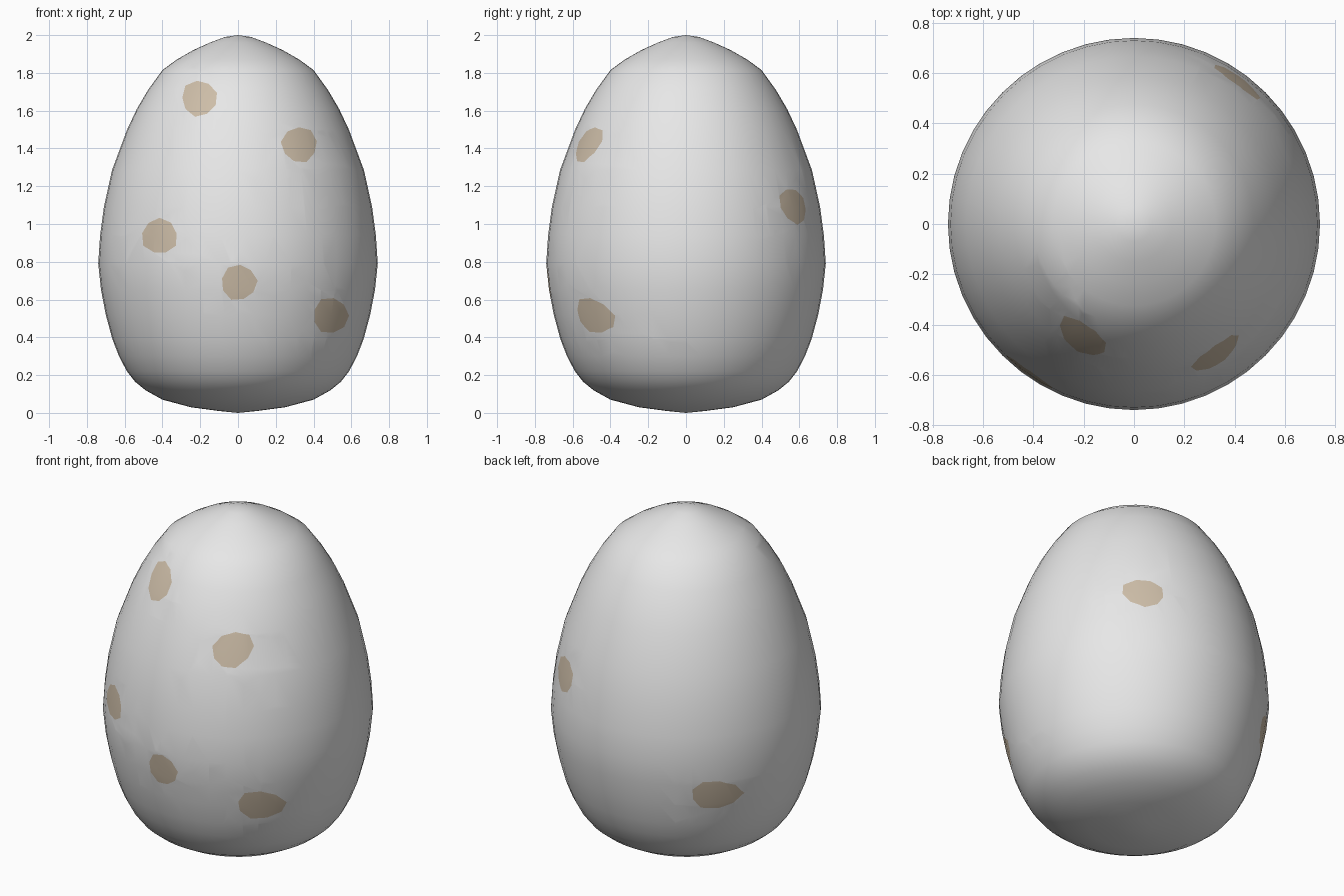
import bpy
import bmesh
from math import sin, cos, tau
from mathutils import Vector

cube = bpy.data.objects.get("Cube")
if cube:
    bpy.data.objects.remove(cube)


def material(name, colour):
    mat = bpy.data.materials.new(name)
    mat.use_nodes = True
    mat.diffuse_color = (*colour, 1)
    shader = next(n for n in mat.node_tree.nodes if n.type == "BSDF_PRINCIPLED")
    shader.inputs["Base Color"].default_value = (*colour, 1)
    return mat


# Egg shell: radius and height pairs, turned around the z axis
PROFILE = [(0, 0), (.10, .01), (.25, .03), (.40, .07), (.49, .12), (.545, .165),
           (.588, .22), (.63, .3), (.665, .39), (.70, .52), (.725, .65), (.74, .79),
           (.73, .94), (.71, 1.09), (.667, 1.285), (.587, 1.5), (.535, 1.61),
           (.476, 1.71), (.40, 1.815), (.325, 1.87), (.238, 1.92), (.15, 1.96),
           (.07, 1.99), (0, 2)]

bm = bmesh.new()
verts = [bm.verts.new((r, 0, z)) for r, z in PROFILE]
edges = [bm.edges.new(pair) for pair in zip(verts, verts[1:])]
bmesh.ops.spin(bm, geom=verts + edges, axis=(0, 0, 1), cent=(0, 0, 0),
               angle=tau, steps=48)
bmesh.ops.remove_doubles(bm, verts=bm.verts, dist=0.0005)
bmesh.ops.recalc_face_normals(bm, faces=bm.faces)

# Irregular rounded outline shared by all speckles
RADII = [.098, .092, .094, .1, .09, .092, .1, .091, .094]


def cut_speckle(x, z, side, turn):
    """Cut one speckle straight through the shell on the front (-1) or back (1)."""
    count = len(RADII)
    angles = [turn + tau * i / count for i in range(count)]
    ring = [Vector((x + r * cos(a), 0, z + r * sin(a))) for r, a in zip(RADII, angles)]
    faces = []
    for f in bm.faces:
        c = f.calc_center_median()
        if c.y * side > 0 and abs(c.x - x) < .2 and abs(c.z - z) < .25:
            faces.append(f)
    for a, b in zip(ring, ring[1:] + ring[:1]):
        step = b - a
        outward = Vector((step.z, 0, -step.x)).normalized()
        geom = set(faces)
        for f in faces:
            geom.update(f.edges)
            geom.update(f.verts)
        cut = bmesh.ops.bisect_plane(bm, geom=list(geom), dist=1e-5,
                                     plane_co=a, plane_no=outward)
        faces = [f for f in cut["geom"] if isinstance(f, bmesh.types.BMFace)
                 and (f.calc_center_median() - a).dot(outward) < 0]
    for f in faces:
        f.material_index = 1


# Speckles: x, z, side, turn
for spot in [(-.205, 1.665, -1, .3), (.325, 1.42, -1, .9), (-.415, .935, -1, 1.57),
             (.005, .69, -1, 2.2), (.49, .515, -1, 0),
             (.41, 1.095, 1, .6), (-.525, .58, 1, 1.2)]:
    cut_speckle(*spot)

for f in bm.faces:
    f.smooth = True
mesh = bpy.data.meshes.new("egg_shell")
bm.to_mesh(mesh)
bm.free()
mesh.materials.append(material("shell_white", (.8, .8, .8)))
mesh.materials.append(material("speckle_tan", (.61, .51, .39)))
egg = bpy.data.objects.new("egg_shell", mesh)
bpy.context.collection.objects.link(egg)
